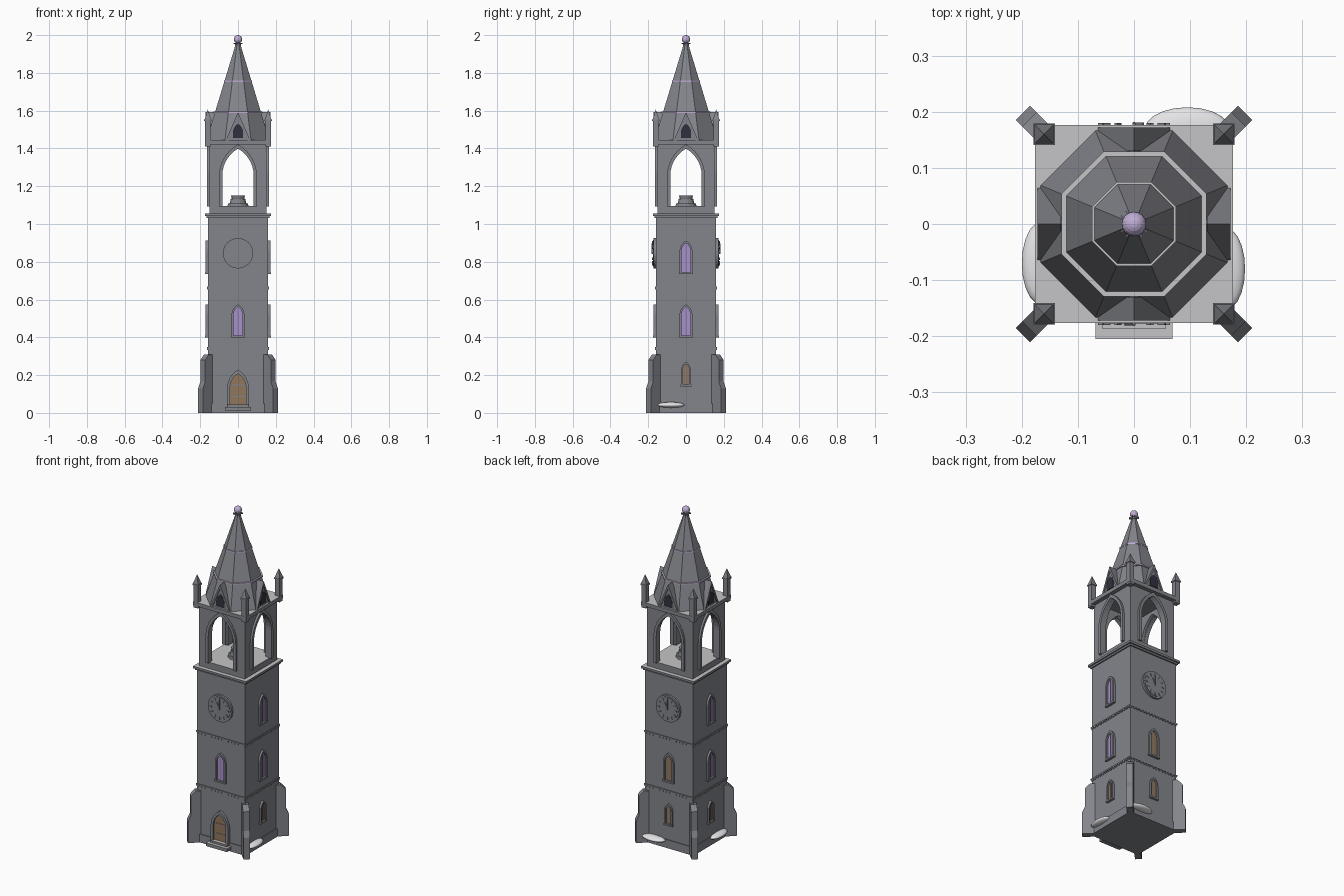
import bpy, bmesh, math
from mathutils import Matrix, Vector

cube = bpy.data.objects.get("Cube")
if cube:
    bpy.data.objects.remove(cube, do_unlink=True)


def material(name, r, g, b):
    m = bpy.data.materials.new(name)
    m.use_nodes = True
    m.diffuse_color = (r, g, b, 1)
    m.node_tree.nodes["Principled BSDF"].inputs["Base Color"].default_value = (r, g, b, 1)
    return m


STONE = material("grey_stone", 0.23, 0.235, 0.26)
PALE = material("pale_stone", 0.56, 0.56, 0.57)
SNOW = material("snow", 0.78, 0.78, 0.8)
GLASS = material("violet_glass", 0.40, 0.28, 0.62)
LILAC = material("lilac_metal", 0.52, 0.42, 0.66)
WOOD = material("brown_wood", 0.28, 0.18, 0.11)
DARK = material("dark_opening", 0.03, 0.03, 0.05)


def make(name, bm, mat=STONE, top=None):
    """Finish a mesh; upward faces may take a second colour."""
    bmesh.ops.recalc_face_normals(bm, faces=bm.faces)
    bm.normal_update()
    me = bpy.data.meshes.new(name)
    me.materials.append(mat)
    if top:
        me.materials.append(top)
        for f in bm.faces:
            f.material_index = int(f.normal.z > 0.9)
    bm.to_mesh(me)
    bm.free()
    ob = bpy.data.objects.new(name, me)
    bpy.context.collection.objects.link(ob)
    return ob


def box(name, half, z0, z1, mat=STONE, top=None):
    bm = bmesh.new()
    bmesh.ops.create_cube(bm, size=1, matrix=Matrix.Translation((0, 0, (z0 + z1) / 2))
                          @ Matrix.Diagonal((2 * half, 2 * half, z1 - z0, 1)))
    return make(name, bm, mat, top)


def cone(name, r0, r1, z0, z1, sides=8, at=(0, 0), mat=STONE, top=None):
    bm = bmesh.new()
    bmesh.ops.create_cone(bm, cap_ends=True, segments=sides, radius1=r0, radius2=r1, depth=z1 - z0,
                          matrix=Matrix.Translation((at[0], at[1], (z0 + z1) / 2))
                          @ Matrix.Rotation(math.pi / sides, 4, 'Z'))
    return make(name, bm, mat, top)


def slab(name, pts, d0, d1, side=0, mat=STONE, top=None):
    """Extrude an outline (across, height) outward on one side; 0 is front, 1 is +x."""
    bm = bmesh.new()
    face = bm.faces.new([bm.verts.new((x, -d0, z)) for x, z in pts])
    ext = bmesh.ops.extrude_face_region(bm, geom=[face])
    bmesh.ops.translate(bm, vec=(0, d0 - d1, 0),
                        verts=[v for v in ext["geom"] if isinstance(v, bmesh.types.BMVert)])
    bmesh.ops.rotate(bm, verts=bm.verts, matrix=Matrix.Rotation(side * math.pi / 2, 3, 'Z'))
    return make(name, bm, mat, top)


def rect(w, z0, z1, x=0):
    return [(x - w, z0), (x + w, z0), (x + w, z1), (x - w, z1)]


def arch(w, z0, z1, n=7):
    """Pointed arch outline from right foot over the apex to left foot."""
    rise = min(1.7 * w, 0.6 * (z1 - z0))
    right = [(w, z0)]
    for i in range(n + 1):
        a = math.pi / 3 * i / n
        right.append((w * (2 * math.cos(a) - 1), z1 - rise + rise * math.sin(a) / math.sin(math.pi / 3)))
    return right + [(-x, z) for x, z in reversed(right[:-1])]


def arch_frame(w, z0, z1, t):
    return arch(w, z0, z1) + list(reversed(arch(w - t, z0, z1 - 1.3 * t)))


def window(name, side, w, z0, z1, mat, t=0.011):
    slab(name + "_pane", arch(w - t, z0, z1 - t), 0.15, 0.163, side, mat)
    slab(name + "_frame", arch_frame(w, z0, z1, t), 0.15, 0.172, side)
    slab(name + "_sill", rect(w + 0.003, z0 - 0.006, z0 + 0.004), 0.15, 0.174, side)
    slab(name + "_mullion", rect(0.0015, z0, z1 - 2 * t), 0.15, 0.166, side)


# Tower shaft and its bands
box("tower_shaft", 0.16, 0, 1.045)
box("plinth", 0.165, 0, 0.05)
for level in (0.34, 0.66):
    box("string_course", 0.165, level, level + 0.008)
    for side in range(4):
        for i in range(-7, 8):
            slab("dentil", rect(0.005, level - 0.008, level, i * 0.022), 0.155, 0.164, side)
box("cornice", 0.176, 1.043, 1.056, top=PALE)
box("cornice_underside", 0.168, 1.033, 1.043)

# Diagonal stepped buttresses
for k in range(4):
    slab("buttress", rect(0.018, 0, 0.13), 0.19, 0.28, k + 0.5)
    bm = bmesh.new()
    prof = [(0.19, 0), (0.28, 0), (0.28, 0.13), (0.264, 0.165), (0.264, 0.28), (0.235, 0.31), (0.19, 0.31)]
    f = bm.faces.new([bm.verts.new((r, -0.0181, z)) for r, z in prof])
    e = bmesh.ops.extrude_face_region(bm, geom=[f])
    bmesh.ops.translate(bm, vec=(0, 0.0362, 0), verts=[v for v in e["geom"] if isinstance(v, bmesh.types.BMVert)])
    bmesh.ops.rotate(bm, verts=bm.verts, matrix=Matrix.Rotation((k + 0.5) * math.pi / 2, 3, 'Z'))
    make("buttress_profile", bm)

# Windows
for side in range(4):
    window("middle_window", side, 0.034, 0.405, 0.575, WOOD if side == 2 else GLASS)
    if side:
        window("lower_window", side, 0.026, 0.145, 0.27, WOOD, 0.009)
    if side % 2:
        window("upper_window", side, 0.034, 0.74, 0.912, GLASS)

# Door and steps
slab("door", arch(0.042, 0.04, 0.212), 0.15, 0.166, 0, WOOD)
slab("door_frame", arch_frame(0.058, 0.04, 0.228, 0.016), 0.15, 0.177)
for z in (0.085, 0.145):
    slab("door_strap", rect(0.036, z, z + 0.004), 0.16, 0.168, 0, STONE)
slab("lower_step", rect(0.069, 0.012, 0.032), 0.15, 0.205, 0, STONE, PALE)
slab("upper_step", rect(0.056, 0.032, 0.045), 0.15, 0.187, 0, STONE, PALE)


# Clocks on front and back
def ring(r, n=32):
    return [(r * math.cos(math.tau * i / n), 0.845 + r * math.sin(math.tau * i / n)) for i in range(n)]


for side in (0, 2):
    slab("clock_rim", ring(0.08), 0.15, 0.173, side)
    slab("clock_face", ring(0.07), 0.15, 0.176, side)
    for h in range(12):
        a = math.tau * h / 12
        u, v = Vector((math.sin(a), math.cos(a))), Vector((math.cos(a), -math.sin(a)))
        quad = [u * r + v * s for r, s in ((0.05, -0.003), (0.05, 0.003), (0.064, 0.003), (0.064, -0.003))]
        slab("hour_mark", [(p.x, p.y + 0.845) for p in quad], 0.17, 0.18, side)
    slab("minute_hand", rect(0.002, 0.84, 0.897), 0.17, 0.182, side)
    slab("hour_hand", [(0, 0.842), (0.003, 0.845), (-0.015, 0.882), (-0.018, 0.88)], 0.17, 0.181, side)

# Open belfry
box("belfry_floor", 0.152, 1.05, 1.094, top=PALE)
for side in range(4):
    opening = arch(0.085, 1.09, 1.405)
    wall = [(-0.152, 1.09), (-0.152, 1.425), (0.152, 1.425), (0.152, 1.09)] + opening
    slab("belfry_wall", wall, 0.125, 0.152, side)
    slab("belfry_arch_trim", arch_frame(0.101, 1.092, 1.422, 0.018), 0.14, 0.165, side)
for r0, r1, z0, z1 in ((0.058, 0.055, 1.09, 1.108), (0.046, 0.04, 1.108, 1.132), (0.034, 0.038, 1.132, 1.15)):
    cone("bell_pedestal", r0, r1, z0, z1, 12)

# Parapet slab and corner pinnacles
box("parapet_slab", 0.176, 1.422, 1.445, top=PALE)
for x in (-0.16, 0.16):
    for y in (-0.16, 0.16):
        cone("pinnacle_shaft", 0.021, 0.021, 1.41, 1.548, 4, (x, y))
        cone("pinnacle_collar", 0.027, 0.027, 1.544, 1.553, 4, (x, y))
        cone("pinnacle_cap", 0.024, 0.001, 1.553, 1.605, 4, (x, y))

# Octagonal spire with rings
cone("spire", 0.18, 0.009, 1.445, 1.965)
for r, z in ((0.140, 1.587), (0.081, 1.752)):
    cone("spire_ring", r, r, z, z + 0.008, mat=LILAC, top=PALE)

# Gabled dormers
for side in range(4):
    slab("dormer", [(-0.06, 1.44), (0.06, 1.44), (0, 1.585)], 0.06, 0.166, side)
    slab("dormer_trim", [(-0.064, 1.445), (0, 1.592), (0.064, 1.445), (0.052, 1.445), (0, 1.567), (-0.052, 1.445)],
         0.13, 0.172, side)
    slab("dormer_opening", arch(0.027, 1.455, 1.53), 0.16, 0.169, side, DARK)

# Finial
cone("finial_collar", 0.018, 0.018, 1.945, 1.953)
bm = bmesh.new()
bmesh.ops.create_uvsphere(bm, u_segments=16, v_segments=10, radius=0.022,
                          matrix=Matrix.Translation((0, 0, 1.978)))
make("finial_ball", bm, LILAC)
for k in range(4):
    for s in (-0.006, 0.006):
        slab("finial_leaf", rect(0.0015, 1.952, 1.958, s), 0, 0.027, k + 0.5)

# Snow drifts against the base
for x, y, rx, ry in ((0.165, -0.08, 0.033, 0.072), (-0.165, -0.07, 0.035, 0.074), (0.095, 0.17, 0.075, 0.038)):
    bm = bmesh.new()
    bmesh.ops.create_uvsphere(bm, u_segments=20, v_segments=10, radius=1,
                              matrix=Matrix.Translation((x, y, 0.042)) @ Matrix.Diagonal((rx, ry, 0.015, 1)))
    for f in bm.faces:
        f.smooth = True
    make("snow_drift", bm, SNOW)
